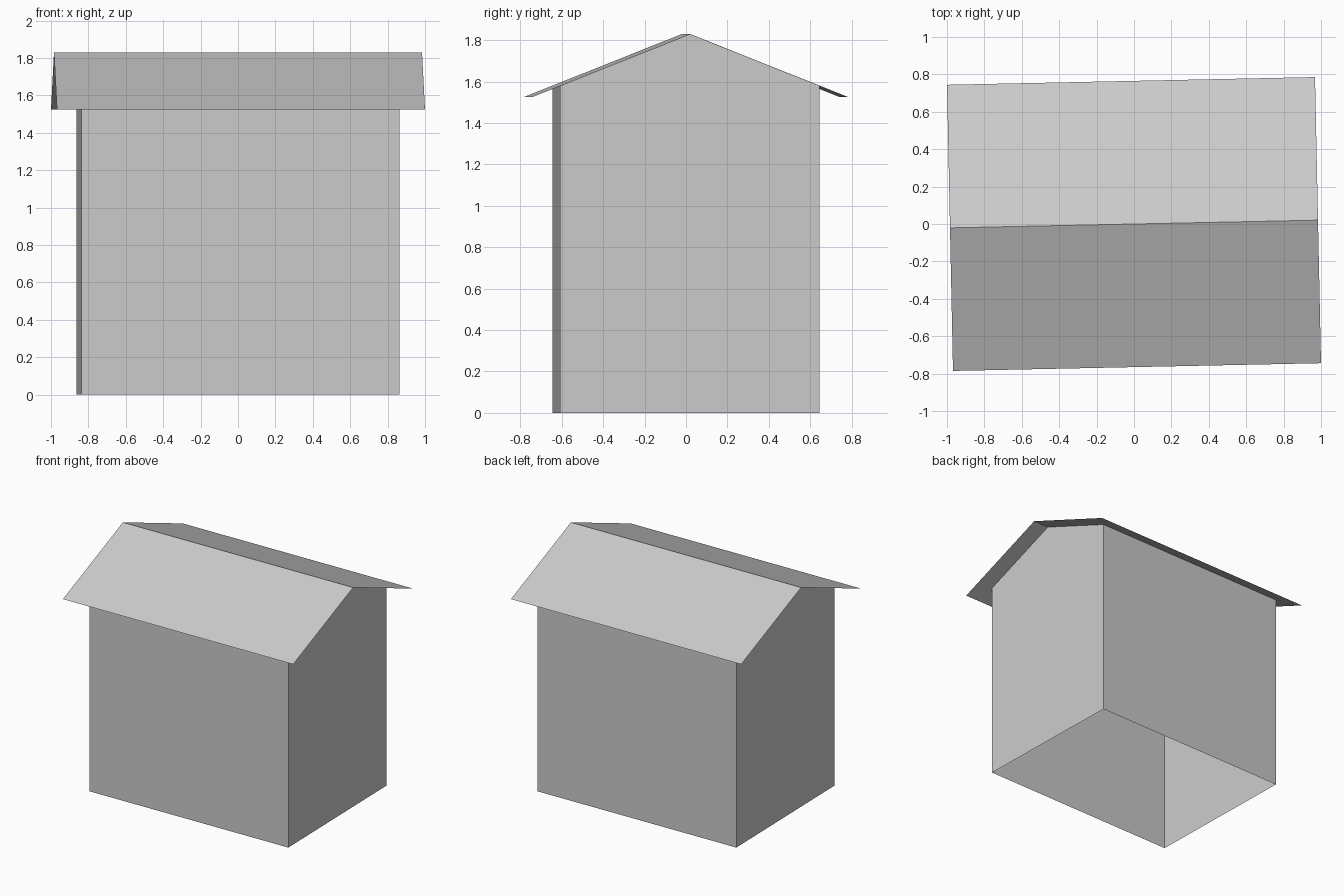
import bpy, bmesh, math

if "Cube" in bpy.data.objects:
    bpy.data.objects.remove(bpy.data.objects["Cube"])

TURN = math.radians(1.2)           # whole building sits slightly turned
RIDGE_Z, EAVE_Z = 1.83, 1.525
ROOF_X, ROOF_Y = 0.984, 0.765      # half sizes of the roof
WALL_X, WALL_Y = 0.85, 0.627       # half sizes of the walls
WALL_Z = RIDGE_Z - (RIDGE_Z - EAVE_Z) * WALL_Y / ROOF_Y

grey = bpy.data.materials.new("plain grey")
grey.diffuse_color = (0.6, 0.6, 0.6, 1)
grey.use_nodes = True
grey.node_tree.nodes["Principled BSDF"].inputs["Base Color"].default_value = grey.diffuse_color


def sheet_object(name, outline, half_x, gables=False):
    """Sweep a (y, z) outline along x as thin sheets, optionally closing the ends."""
    bm = bmesh.new()
    ends = [[bm.verts.new((x, y, z)) for y, z in outline] for x in (-half_x, half_x)]
    left, right = ends
    for i in range(len(outline) - 1):
        # the gap between the two walls stays open under the ridge
        if gables and 0 < i < len(outline) - 2:
            continue
        bm.faces.new((left[i], right[i], right[i + 1], left[i + 1]))
    if gables:
        bm.faces.new(left)
        bm.faces.new(right[::-1])
    mesh = bpy.data.meshes.new(name)
    bm.to_mesh(mesh)
    bm.free()
    mesh.materials.append(grey)
    obj = bpy.data.objects.new(name, mesh)
    obj.rotation_euler.z = TURN
    bpy.context.collection.objects.link(obj)
    return obj


# Walls with pointed gables, open at the bottom
sheet_object("walls", [(-WALL_Y, 0), (-WALL_Y, WALL_Z), (0, RIDGE_Z),
                       (WALL_Y, WALL_Z), (WALL_Y, 0)], WALL_X, gables=True)

# Overhanging pitched roof; outward faces point up
sheet_object("roof", [(-ROOF_Y, EAVE_Z), (0, RIDGE_Z), (ROOF_Y, EAVE_Z)], ROOF_X)
